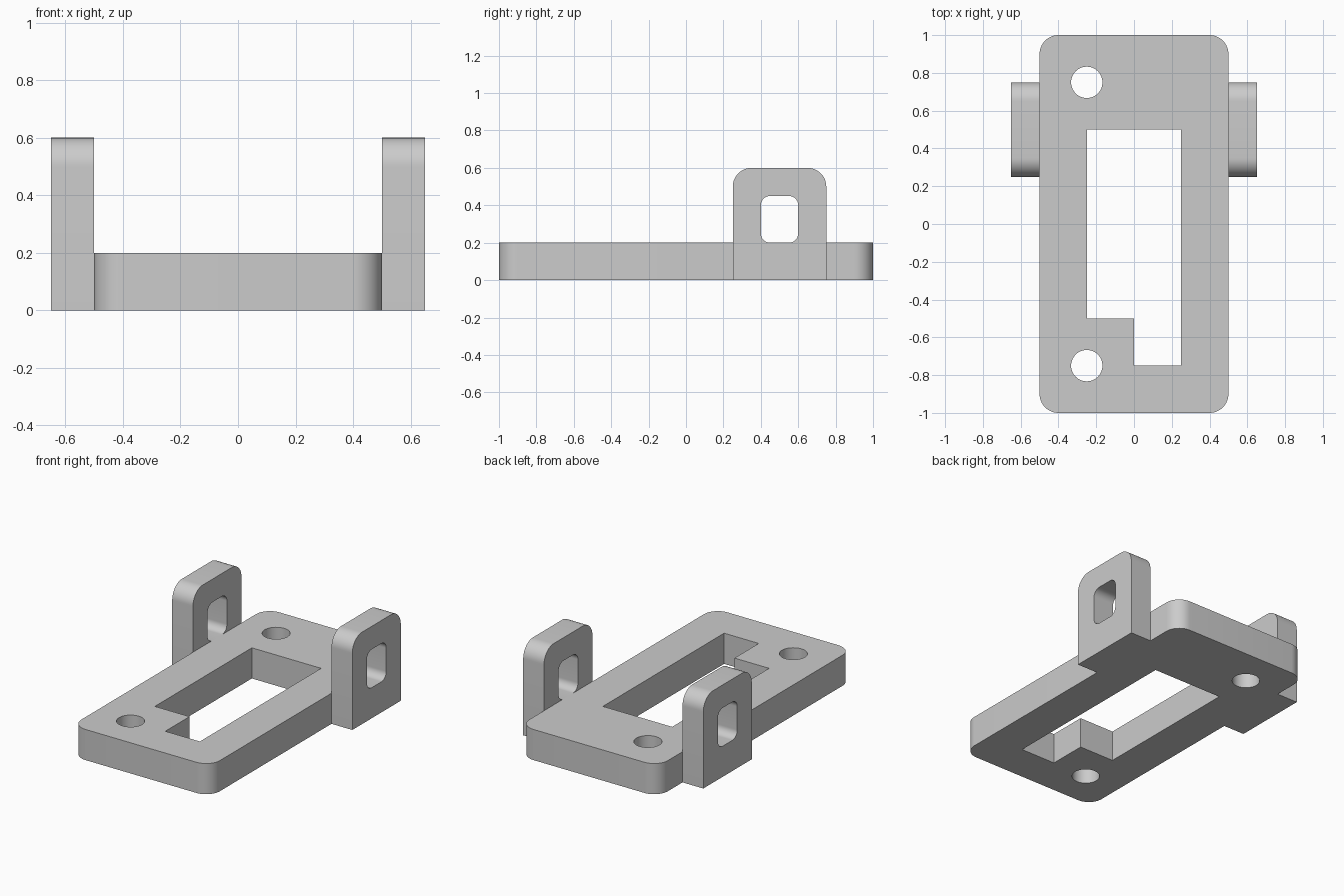
import bpy, bmesh
from math import sin, cos, pi
from mathutils import Matrix

cube = bpy.data.objects.get("Cube")
if cube:
    bpy.data.objects.remove(cube, do_unlink=True)

# Single grey material
grey = bpy.data.materials.new("plain grey")
grey.use_nodes = True
colour = (0.6, 0.6, 0.6, 1)
grey.diffuse_color = colour
grey.node_tree.nodes["Principled BSDF"].inputs["Base Color"].default_value = colour


def circle(cx, cy, r, n=48):
    return [(cx + r * cos(2 * pi * i / n), cy + r * sin(2 * pi * i / n)) for i in range(n)]


def rounded_rect(x0, y0, x1, y1, bottom_r, top_r, n=12):
    """Counter-clockwise outline with separate bottom and top corner radii."""
    corners = [(x1, y1, -1, -1, top_r), (x0, y1, 1, -1, top_r),
               (x0, y0, 1, 1, bottom_r), (x1, y0, -1, 1, bottom_r)]
    points = []
    for k, (x, y, sx, sy, r) in enumerate(corners):
        if r == 0:
            points.append((x, y))
            continue
        for i in range(n + 1):
            a = pi / 2 * (k + i / n)
            points.append((x + sx * r + r * cos(a), y + sy * r + r * sin(a)))
    return points


def extruded(name, loops, depth, matrix):
    """Fill an outline with holes, extrude it, and place it with a matrix."""
    bm = bmesh.new()
    for loop in loops:
        verts = [bm.verts.new((x, y, 0)) for x, y in loop]
        for a, b in zip(verts, verts[1:] + verts[:1]):
            bm.edges.new((a, b))
    bmesh.ops.triangle_fill(bm, use_beauty=True, edges=bm.edges[:], normal=(0, 0, 1))
    result = bmesh.ops.extrude_face_region(bm, geom=bm.faces[:], use_keep_orig=True)
    top = [g for g in result["geom"] if isinstance(g, bmesh.types.BMVert)]
    bmesh.ops.translate(bm, verts=top, vec=(0, 0, depth))
    bmesh.ops.transform(bm, matrix=matrix, verts=bm.verts[:])
    bmesh.ops.recalc_face_normals(bm, faces=bm.faces[:])
    mesh = bpy.data.meshes.new(name)
    bm.to_mesh(mesh)
    bm.free()
    mesh.materials.append(grey)
    obj = bpy.data.objects.new(name, mesh)
    bpy.context.collection.objects.link(obj)
    bpy.ops.object.select_all(action="DESELECT")
    obj.select_set(True)
    bpy.context.view_layer.objects.active = obj
    bpy.ops.object.shade_smooth_by_angle(angle=pi / 6)
    return obj


# Base plate with a stepped opening and two screw holes
opening = [(-0.25, 0.5), (-0.25, -0.5), (0, -0.5), (0, -0.75), (0.25, -0.75), (0.25, 0.5)]
extruded("base_plate",
         [rounded_rect(-0.5, -1, 0.5, 1, 0.1, 0.1), opening,
          circle(-0.25, 0.75, 0.083), circle(-0.25, -0.75, 0.083)],
         0.2, Matrix.Identity(4))

# Side lugs: the profile lies in the y-z plane and is extruded along x
upright = Matrix(((0, 0, 1, 0), (1, 0, 0, 0), (0, 1, 0, 0), (0, 0, 0, 1)))
lug = [rounded_rect(0.25, 0, 0.75, 0.6, 0, 0.1),
       rounded_rect(0.4, 0.2, 0.6, 0.45, 0.05, 0.05)]
for name, x in (("left_lug", 0.5), ("right_lug", -0.65)):
    extruded(name, lug, 0.15, Matrix.Translation((x, 0, 0)) @ upright)
